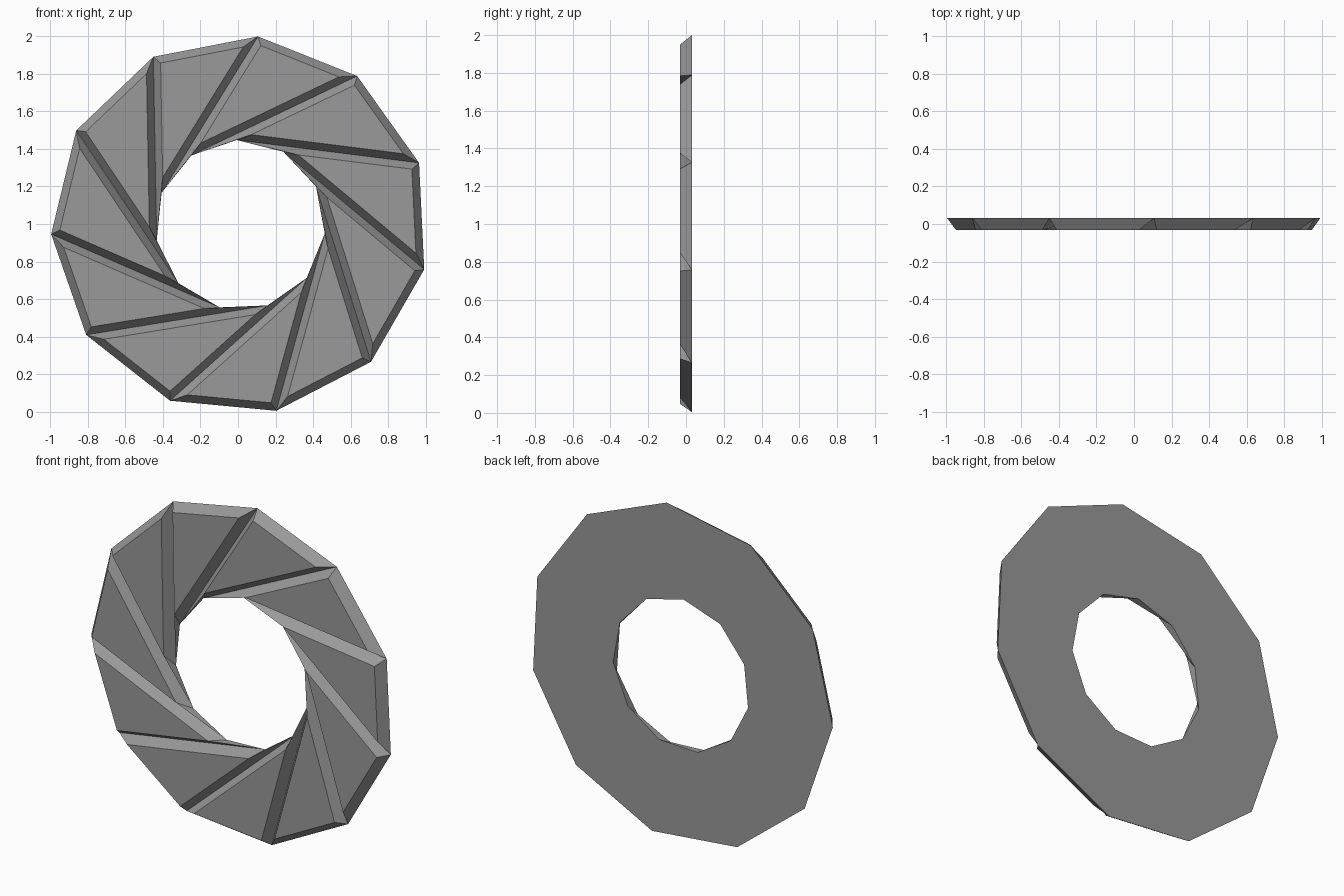
import bpy, bmesh, math
from mathutils import Vector
from mathutils.geometry import intersect_line_line

if "Cube" in bpy.data.objects:
    bpy.data.objects.remove(bpy.data.objects["Cube"])

N = 11
CX, CZ = 0.012, 0.995          # ring centre in the front plane
R_OUT, R_IN = 1.009, 0.453
START, SWEEP = 84.6, 73.2      # first outer corner, twist to the inner corner
BACK, FRONT = 0.031, -0.031
SIDE, RIM = 0.038, 0.04        # slope widths


def polar(r, deg):
    a = math.radians(deg)
    return Vector((CX + r * math.cos(a), CZ + r * math.sin(a), 0))


def shifted(a, b, d):
    n = Vector((a.y - b.y, b.x - a.x, 0)).normalized() * d
    return a + n, b + n


def meet(l1, l2):
    return intersect_line_line(*l1, *l2)[0]


bm = bmesh.new()


def vert(p, y):
    return bm.verts.new((p.x, y, p.y))


# Swirled blades: wide flat back, narrower triangular front, sloped sides
for k in range(N):
    a0 = START + 360 / N * k
    a1 = a0 + 360 / N
    v0, v1 = polar(R_OUT, a0), polar(R_OUT, a1)
    i0, i1 = polar(R_IN, a0 + SWEEP), polar(R_IN, a1 + SWEEP)
    right = shifted(i0, v0, SIDE)
    rim = shifted(v0, v1, RIM)
    left = shifted(v1, i1, SIDE)
    V0, V1, I0, I1 = (vert(p, BACK) for p in (v0, v1, i0, i1))
    T0, T1, A = (vert(p, FRONT) for p in
                 (meet(right, rim), meet(rim, left), meet(left, right)))
    for f in ((V0, I0, I1, V1), (T0, T1, A), (V0, V1, T1, T0),
              (I0, V0, T0, A), (V1, I1, A, T1), (I1, I0, A)):
        bm.faces.new(f)

bmesh.ops.recalc_face_normals(bm, faces=bm.faces[:])
# Join the blades into one ring
bmesh.ops.remove_doubles(bm, verts=bm.verts[:], dist=0.0005)
mesh = bpy.data.meshes.new("bladed_ring")
bm.to_mesh(mesh)
bm.free()

# Dark grey finish
mat = bpy.data.materials.new("dark_grey")
mat.diffuse_color = (0.32, 0.32, 0.32, 1)
mat.use_nodes = True
mat.node_tree.nodes["Principled BSDF"].inputs["Base Color"].default_value = mat.diffuse_color
mesh.materials.append(mat)
ring = bpy.data.objects.new("bladed_ring", mesh)
bpy.context.collection.objects.link(ring)
